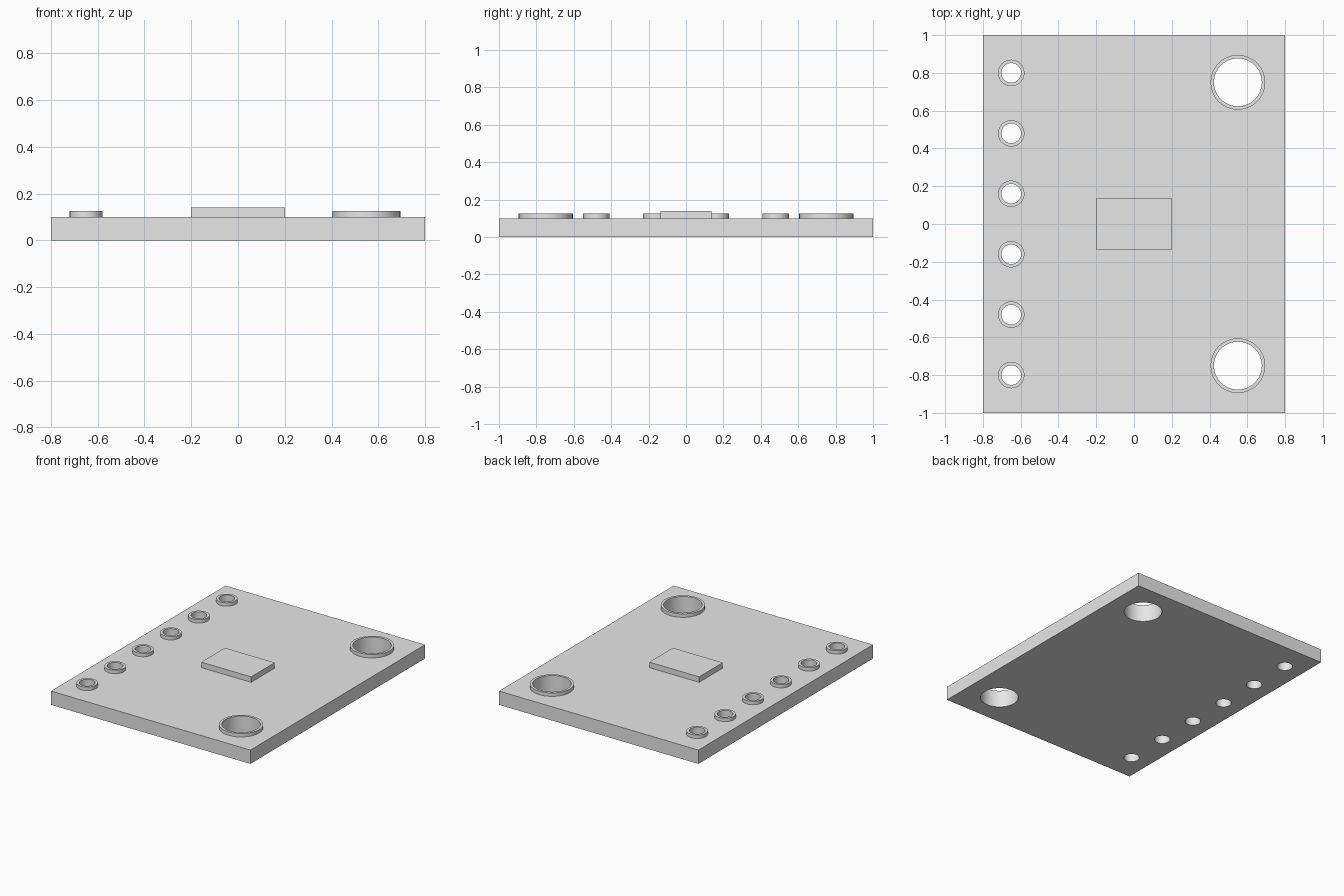
import bpy
import bmesh
from math import pi
from mathutils import Matrix, Vector

default_cube = bpy.data.objects.get("Cube")
if default_cube:
    bpy.data.objects.remove(default_cube, do_unlink=True)

SIDES = 32
BOARD_TOP = 0.1
RING_HEIGHT = 0.025

GREY = (0.8, 0.8, 0.8, 1)
grey = bpy.data.materials.new("light grey")
grey.use_nodes = True
grey.diffuse_color = GREY
grey.node_tree.nodes["Principled BSDF"].inputs["Base Color"].default_value = GREY


def make_object(name, bm):
    """Turn a bmesh into a named grey object."""
    bmesh.ops.recalc_face_normals(bm, faces=bm.faces)
    mesh = bpy.data.meshes.new(name)
    bm.to_mesh(mesh)
    bm.free()
    mesh.materials.append(grey)
    obj = bpy.data.objects.new(name, mesh)
    bpy.context.collection.objects.link(obj)
    return obj


def select_only(obj):
    bpy.ops.object.select_all(action="DESELECT")
    obj.select_set(True)
    bpy.context.view_layer.objects.active = obj


def box(name, width, depth, bottom, top):
    bm = bmesh.new()
    place = Matrix.Translation((0, 0, (bottom + top) / 2))
    bmesh.ops.create_cube(bm, size=1, matrix=place @ Matrix.Diagonal((width, depth, top - bottom, 1)))
    return make_object(name, bm)


def ring(name, x, y, inner, outer):
    """Spin a rectangular section round the hole's axis."""
    bm = bmesh.new()
    z0, z1 = BOARD_TOP, BOARD_TOP + RING_HEIGHT
    section = [bm.verts.new((r, 0, z)) for r, z in ((inner, z0), (outer, z0), (outer, z1), (inner, z1))]
    edges = [bm.edges.new((section[i - 1], section[i])) for i in range(len(section))]
    bmesh.ops.spin(bm, geom=section + edges, cent=(0, 0, 0), axis=(0, 0, 1),
                   angle=2 * pi, steps=SIDES, use_duplicate=False)
    bmesh.ops.remove_doubles(bm, verts=bm.verts, dist=0.0001)
    bmesh.ops.translate(bm, verts=bm.verts, vec=Vector((x, y, 0)))
    obj = make_object(name, bm)
    select_only(obj)
    bpy.ops.object.shade_smooth_by_angle()


# Hole layout: six pin holes along the right edge, two mounting holes on the left
holes = [(f"pin_ring_{i + 1}", -0.65, -0.8 + 0.32 * i, 0.052, 0.07) for i in range(6)]
holes += [("mounting_ring_front", 0.55, -0.75, 0.127, 0.145),
          ("mounting_ring_back", 0.55, 0.75, 0.127, 0.145)]

# Board with all holes cut through
board = box("board", 1.6, 2, 0, BOARD_TOP)
bm = bmesh.new()
for _, x, y, inner, _ in holes:
    bmesh.ops.create_cone(bm, cap_ends=True, segments=SIDES, radius1=inner, radius2=inner, depth=1,
                          matrix=Matrix.Translation((x, y, 0)))
cutter = make_object("hole_cutter", bm)
cutter.hide_render = True
cut = board.modifiers.new("holes", "BOOLEAN")
cut.operation = "DIFFERENCE"
cut.solver = "EXACT"
cut.object = cutter
select_only(board)
bpy.ops.object.modifier_apply(modifier=cut.name)
bpy.data.objects.remove(cutter, do_unlink=True)
bpy.ops.object.shade_smooth_by_angle()

# Raised rims round the holes
for hole in holes:
    ring(*hole)

# Chip in the middle of the board
box("chip", 0.4, 0.27, BOARD_TOP, 0.14)
